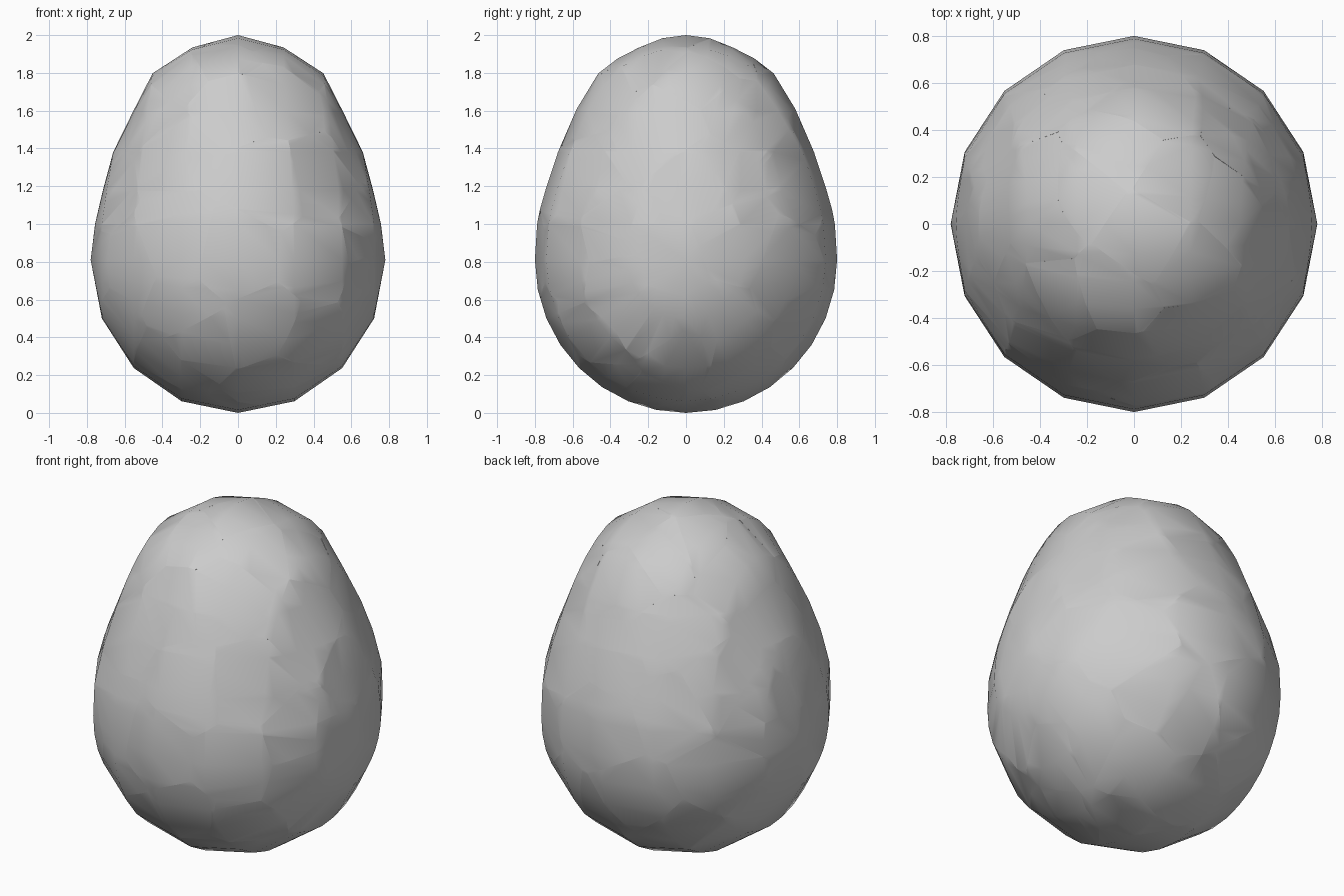
import bpy, bmesh, math, random
from mathutils import Vector, Matrix

if "Cube" in bpy.data.objects:
    bpy.data.objects.remove(bpy.data.objects["Cube"], do_unlink=True)

random.seed(7)
R, BELLY = 0.8, 0.81
SHARDS = 64

# Upper half taper: (height on ball, height on egg, width factor)
TAPER = [(0, 0, 1), (.15, .16, 1), (.25, .31, .965), (.383, .48, .917),
         (.54, .66, .87), (.707, .83, .82), (.924, .945, .81), (1, 1, .8)]


def egg_point(co):
    """Move a point of the ball onto the egg."""
    x, y, t = co.x * 0.975, co.y, co.z / R
    if t <= 0:
        return Vector((x, y, BELLY * (1 + t)))
    for (a, za, sa), (b, zb, sb) in zip(TAPER, TAPER[1:]):
        if t <= b + 1e-4:
            f = (t - a) / (b - a)
            z, s = za + (zb - za) * f, sa + (sb - sa) * f
            return Vector((x * s, y * s, BELLY + (2 - BELLY) * z))
    return Vector((x, y, 2))


def make_egg():
    """Coarse ball with its poles on the x axis, tapered towards the top."""
    bm = bmesh.new()
    bmesh.ops.create_uvsphere(bm, u_segments=32, v_segments=8, radius=R,
                              matrix=Matrix.Rotation(math.pi / 2, 4, 'Y'))
    for t, _, _ in TAPER[1:5]:
        bmesh.ops.bisect_plane(bm, geom=bm.verts[:] + bm.edges[:] + bm.faces[:],
                               dist=1e-4, plane_co=(0, 0, t * R), plane_no=(0, 0, 1))
    for v in bm.verts:
        v.co = egg_point(v.co)
    return bm


def shard_seeds():
    """Evenly spread, jittered points just under the surface."""
    seeds = []
    middle = Vector((0, 0, 0.95))
    for i in range(SHARDS):
        z = 1 - (2 * i + 1) / SHARDS
        a = i * math.pi * (3 - math.sqrt(5))
        r = math.sqrt(1 - z * z)
        d = Vector((r * math.cos(a), r * math.sin(a), z))
        d += Vector([random.uniform(-.17, .17) for _ in range(3)])
        seeds.append(middle.lerp(egg_point(d.normalized() * R), 0.85))
    return seeds


def cut_shard(egg, seed, others):
    """Keep the part of the solid egg that lies nearest to the seed."""
    bm = egg.copy()
    for other in sorted(others, key=lambda p: (p - seed).length):
        gap = other - seed
        if not bm.verts or gap.length > 2 * max((v.co - seed).length for v in bm.verts):
            break
        cut = bmesh.ops.bisect_plane(
            bm, geom=bm.verts[:] + bm.edges[:] + bm.faces[:], dist=1e-5,
            plane_co=(seed + other) / 2, plane_no=gap.normalized(), clear_outer=True)
        rim = [e for e in cut["geom_cut"]
               if isinstance(e, bmesh.types.BMEdge) and e.is_boundary]
        if len(rim) > 2:
            bmesh.ops.edgeloop_fill(bm, edges=rim)
    if bm.faces:
        bmesh.ops.recalc_face_normals(bm, faces=bm.faces[:])
    return bm


# Single shell colour
grey = bpy.data.materials.new("shell_grey")
grey.use_nodes = True
colour = (0.6, 0.6, 0.6, 1)
grey.diffuse_color = colour
grey.node_tree.nodes["Principled BSDF"].inputs["Base Color"].default_value = colour

# Egg split into closely fitting shards
egg = make_egg()
seeds = shard_seeds()
shards = []
for i, seed in enumerate(seeds):
    bm = cut_shard(egg, seed, seeds[:i] + seeds[i + 1:])
    if bm.faces:
        mesh = bpy.data.meshes.new(f"shell_shard_{i + 1}")
        bm.to_mesh(mesh)
        mesh.materials.append(grey)
        shard = bpy.data.objects.new(mesh.name, mesh)
        bpy.context.collection.objects.link(shard)
        shards.append(shard)
    bm.free()
egg.free()

# Smooth outer skin with sharp broken edges
bpy.ops.object.select_all(action='DESELECT')
for shard in shards:
    shard.select_set(True)
bpy.context.view_layer.objects.active = shards[0]
bpy.ops.object.shade_smooth_by_angle(angle=math.radians(35))
